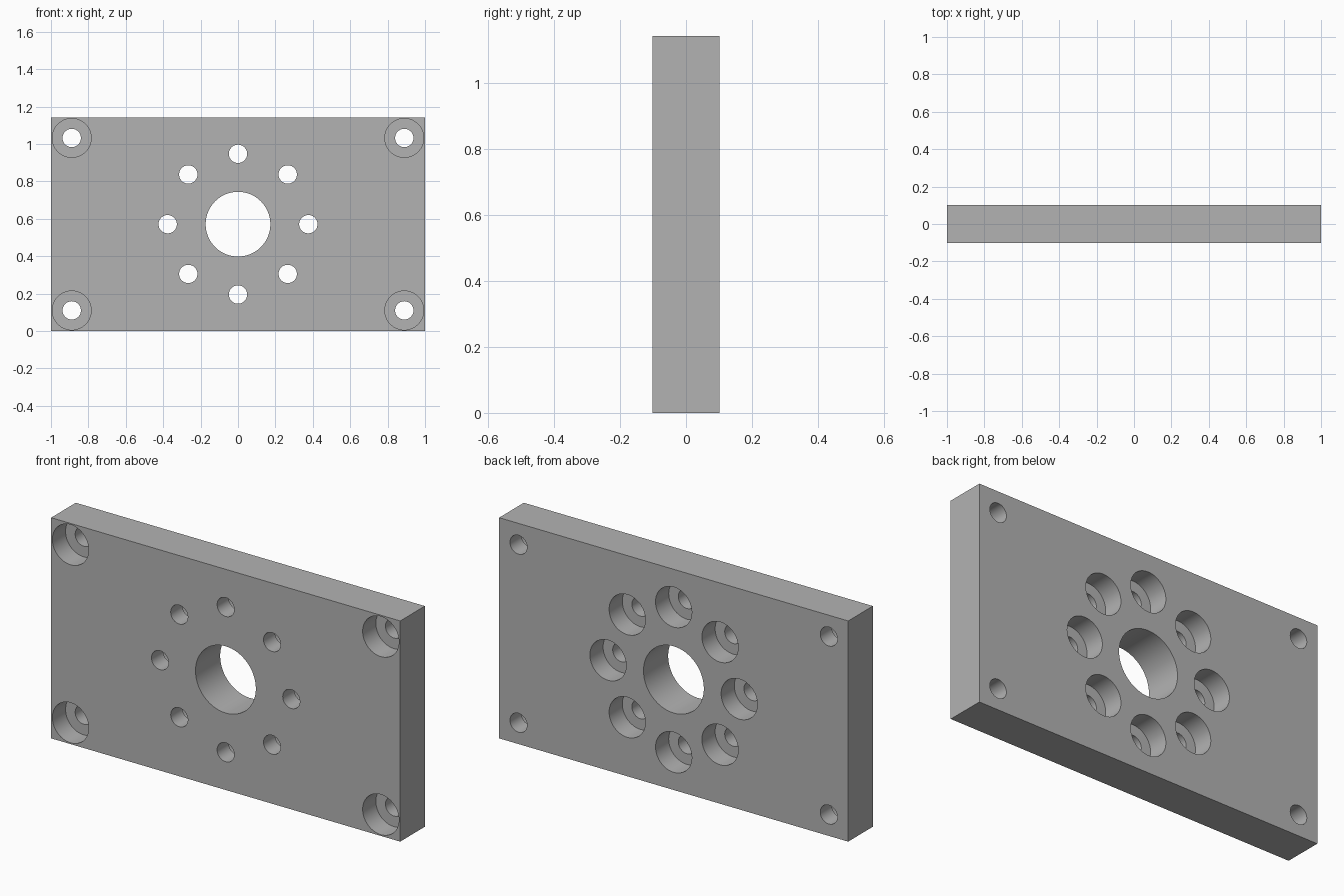
import bpy, bmesh
from math import sin, cos, pi, radians

WIDTH, DEPTH, HEIGHT = 2.0, 0.202, 1.143
MID_Z = HEIGHT / 2
HOLE_R, BORE_R, BORE_DEPTH = 0.049, 0.104, 0.108
CENTRE_R, BOLT_CIRCLE_R = 0.173, 0.376
CORNER_X, CORNER_Z = 0.889, 0.461
SEGMENTS = 64
OVER = 0.05  # how far the cutters stick out of the plate

if "Cube" in bpy.data.objects:
    bpy.data.objects.remove(bpy.data.objects["Cube"], do_unlink=True)


def make_object(name, bm):
    bmesh.ops.recalc_face_normals(bm, faces=bm.faces)
    mesh = bpy.data.meshes.new(name)
    bm.to_mesh(mesh)
    bm.free()
    obj = bpy.data.objects.new(name, mesh)
    bpy.context.collection.objects.link(obj)
    return obj


def add_lathe(bm, x, z, profile):
    """Closed solid turned about the y axis from (y, radius) pairs."""
    rings = []
    for y, r in profile:
        angles = [2 * pi * i / SEGMENTS for i in range(SEGMENTS)]
        rings.append([bm.verts.new((x + r * cos(a), y, z + r * sin(a))) for a in angles])
    for low, high in zip(rings, rings[1:]):
        for i in range(SEGMENTS):
            j = (i + 1) % SEGMENTS
            bm.faces.new((low[i], low[j], high[j], high[i]))
    bm.faces.new(rings[0])
    bm.faces.new(rings[-1])


def add_counterbore(bm, x, z, side):
    """Through hole with a wide recess; side -1 opens at the front, 1 at the back."""
    face = side * DEPTH / 2
    step = face - side * BORE_DEPTH
    add_lathe(bm, x, z, [(face + side * OVER, BORE_R), (step, BORE_R),
                         (step, HOLE_R), (-face - side * OVER, HOLE_R)])


# Plate body
bm = bmesh.new()
bmesh.ops.create_cube(bm, size=1)
bmesh.ops.scale(bm, vec=(WIDTH, DEPTH, HEIGHT), verts=bm.verts)
bmesh.ops.translate(bm, vec=(0, 0, MID_Z), verts=bm.verts)
plate = make_object("mounting_plate", bm)

# Hole cutters: centre bore, ring of bolts from the back, corners from the front
bm = bmesh.new()
reach = DEPTH / 2 + OVER
add_lathe(bm, 0, MID_Z, [(-reach, CENTRE_R), (reach, CENTRE_R)])
for k in range(8):
    a = k * pi / 4
    add_counterbore(bm, BOLT_CIRCLE_R * cos(a), MID_Z + BOLT_CIRCLE_R * sin(a), 1)
for sx in (-1, 1):
    for sz in (-1, 1):
        add_counterbore(bm, sx * CORNER_X, MID_Z + sz * CORNER_Z, -1)
cutter = make_object("hole_cutters", bm)
cutter.hide_render = True

# Cut the holes and drop the helper
cut = plate.modifiers.new("holes", "BOOLEAN")
cut.operation = "DIFFERENCE"
cut.solver = "EXACT"
cut.object = cutter
bpy.ops.object.select_all(action="DESELECT")
plate.select_set(True)
bpy.context.view_layer.objects.active = plate
bpy.ops.object.modifier_apply(modifier=cut.name)
bpy.data.objects.remove(cutter, do_unlink=True)

# Plain grey metal
grey = (0.45, 0.45, 0.45, 1)
metal = bpy.data.materials.new("grey_metal")
metal.use_nodes = True
metal.diffuse_color = grey
metal.node_tree.nodes["Principled BSDF"].inputs["Base Color"].default_value = grey
plate.data.materials.clear()
plate.data.materials.append(metal)
bpy.ops.object.shade_smooth_by_angle(angle=radians(30))
